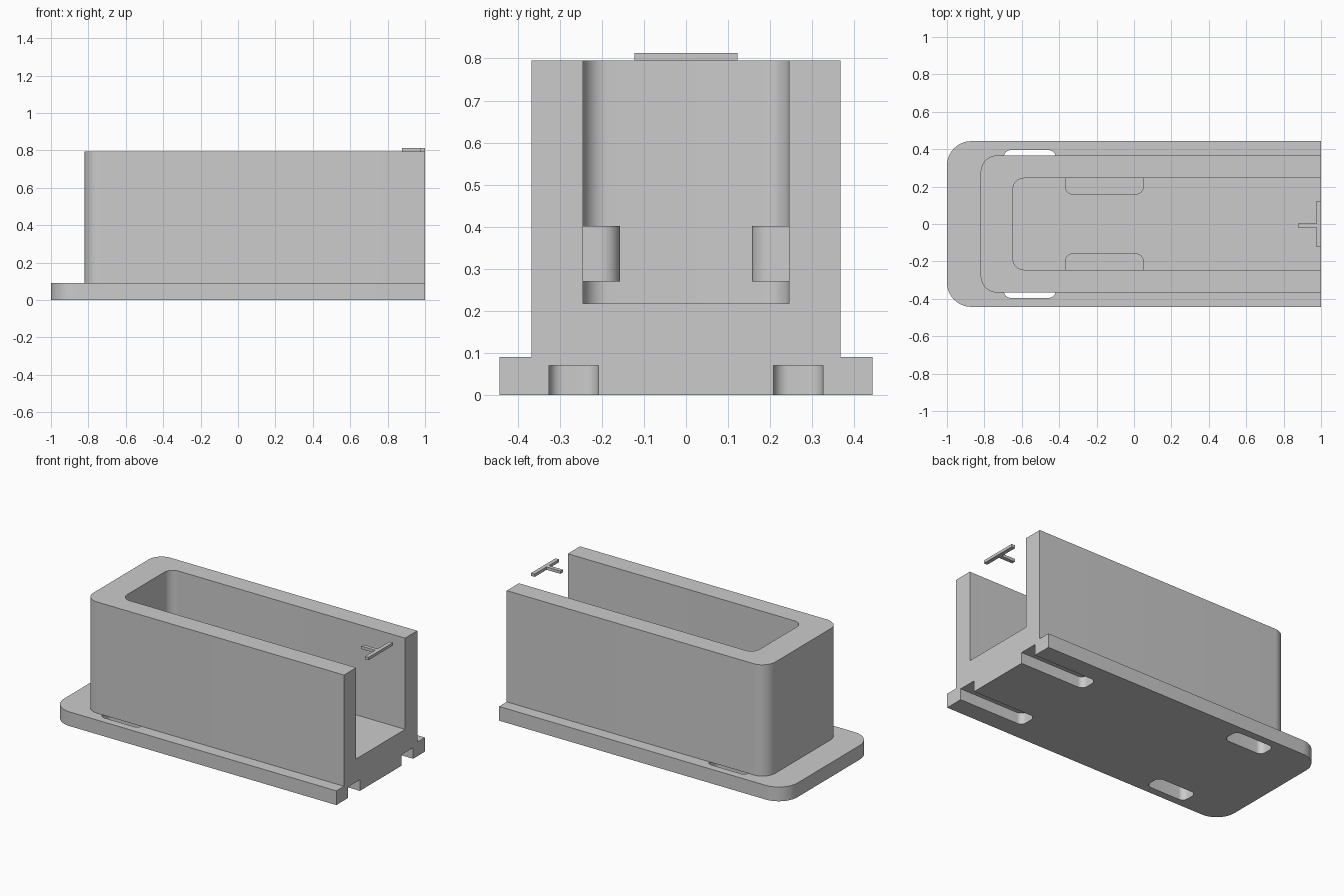
import bpy, bmesh
from math import cos, sin, pi

cube = bpy.data.objects.get("Cube")
if cube:
    bpy.data.objects.remove(cube)

grey = bpy.data.materials.new("plain grey")
grey.use_nodes = True
colour = (0.6, 0.6, 0.6, 1)
grey.diffuse_color = colour
grey.node_tree.nodes["Principled BSDF"].inputs["Base Color"].default_value = colour


def prism(name, xs, ys, zs, radius=0, rounded="", seg=10):
    """Upright block; rounded lists the corners to round, as pairs of
    low/high letters in x and y order: LL HL HH LH."""
    bm = bmesh.new()
    points = []
    corners = [("LL", pi), ("HL", 1.5 * pi), ("HH", 0), ("LH", 0.5 * pi)]
    for code, start in corners:
        ix, iy = int(code[0] == "H"), int(code[1] == "H")
        if code in rounded.split():
            cx = xs[ix] + radius * (1 - 2 * ix)
            cy = ys[iy] + radius * (1 - 2 * iy)
            for i in range(seg + 1):
                a = start + i * pi / 2 / seg
                points.append((cx + radius * cos(a), cy + radius * sin(a)))
        else:
            points.append((xs[ix], ys[iy]))
    face = bm.faces.new([bm.verts.new((x, y, zs[0])) for x, y in points])
    top = bmesh.ops.extrude_face_region(bm, geom=[face])["geom"]
    bmesh.ops.translate(bm, vec=(0, 0, zs[1] - zs[0]),
                        verts=[g for g in top if isinstance(g, bmesh.types.BMVert)])
    bmesh.ops.recalc_face_normals(bm, faces=bm.faces)
    mesh = bpy.data.meshes.new(name)
    bm.to_mesh(mesh)
    bm.free()
    mesh.materials.append(grey)
    obj = bpy.data.objects.new(name, mesh)
    bpy.context.collection.objects.link(obj)
    return obj


def activate(obj):
    bpy.ops.object.select_all(action="DESELECT")
    obj.select_set(True)
    bpy.context.view_layer.objects.active = obj


def cut(obj, cutter):
    mod = obj.modifiers.new("cut", "BOOLEAN")
    mod.operation = "DIFFERENCE"
    mod.solver = "EXACT"
    mod.object = cutter
    activate(obj)
    bpy.ops.object.modifier_apply(modifier=mod.name)
    bpy.data.objects.remove(cutter)


def mirrored(lo, hi, side):
    return (lo, hi) if side > 0 else (-hi, -lo)


ALL = "LL HL HH LH"
CLOSED_END = "LL LH"

# Base flange and the channel walls standing on it
base = prism("base_flange", (-1, 1), (-0.443, 0.443), (0, 0.09), 0.13, CLOSED_END)
body = prism("channel_body", (-0.82, 1), (-0.367, 0.367), (0.09, 0.795), 0.09, CLOSED_END)
cut(body, prism("cavity", (-0.647, 1.1), (-0.245, 0.245), (0.217, 0.9), 0.06, CLOSED_END))
parts = [base, body]

for side, label in ((1, "back"), (-1, "front")):
    # Slots through the flange and open grooves underneath
    cut(base, prism("slot", (-0.695, -0.42), mirrored(0.285, 0.395, side),
                    (-0.1, 0.2), 0.035, ALL))
    cut(base, prism("groove", (0.55, 1.1), mirrored(0.208, 0.325, side),
                    (-0.1, 0.07), 0.035, CLOSED_END))
    # Inner retaining tabs, rounded on the free side
    free = "LL HL" if side > 0 else "LH HH"
    parts.append(prism(label + "_inner_tab", (-0.37, 0.053),
                       mirrored(0.157, 0.25, side), (0.27, 0.402), 0.045, free))

# Thin T-shaped strip level with the rim
parts.append(prism("strip_bar", (0.975, 1), (-0.122, 0.122), (0.795, 0.813)))
parts.append(prism("strip_stem", (0.878, 0.975), (-0.02, 0.004), (0.795, 0.813)))

for obj in parts:
    activate(obj)
    bpy.ops.object.shade_smooth_by_angle()
